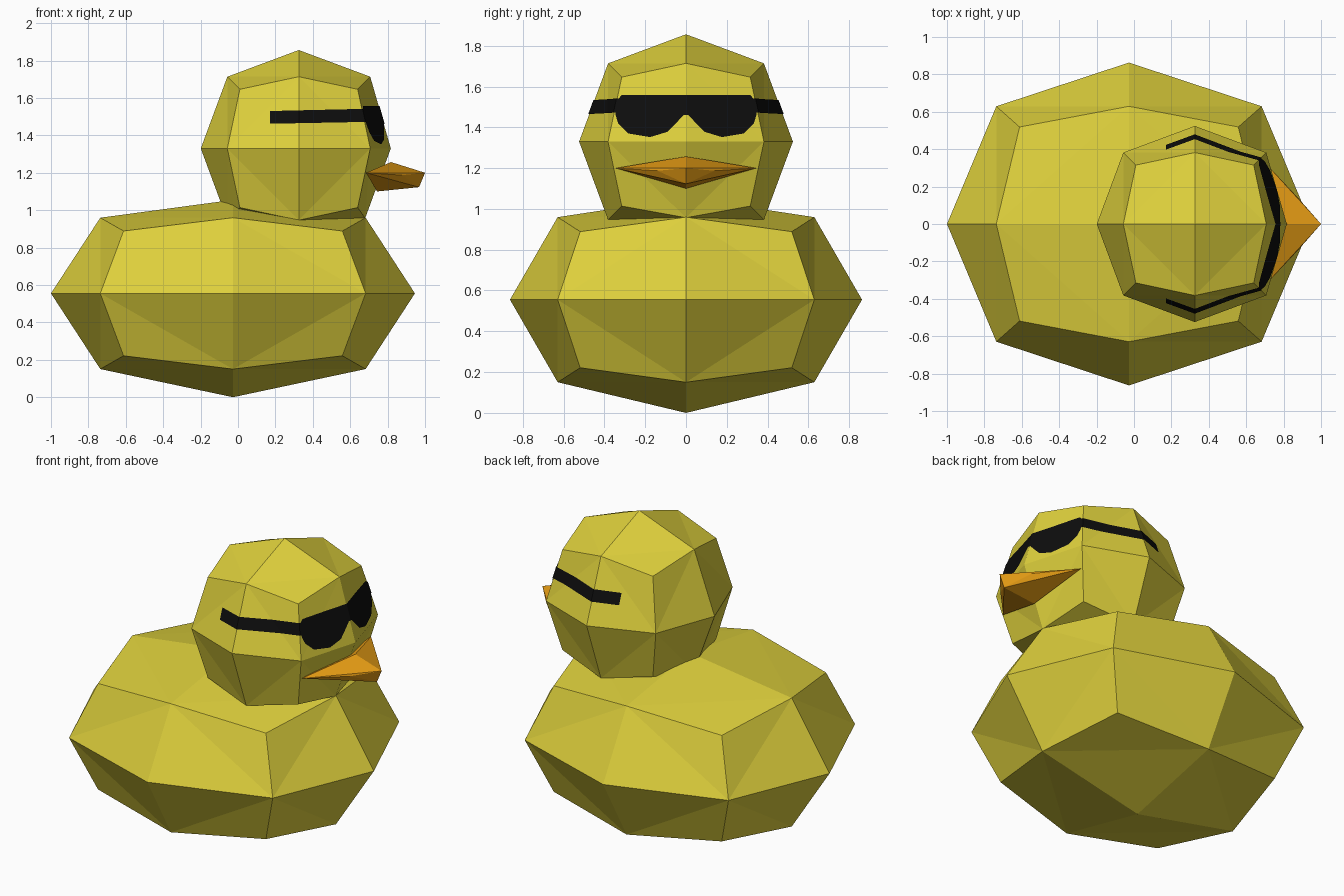
import bpy, bmesh
from mathutils import Vector

if "Cube" in bpy.data.objects:
    bpy.data.objects.remove(bpy.data.objects["Cube"])


def material(name, rgb):
    m = bpy.data.materials.new(name)
    m.diffuse_color = (*rgb, 1)
    m.use_nodes = True
    m.node_tree.nodes["Principled BSDF"].inputs["Base Color"].default_value = m.diffuse_color
    return m


YELLOW = material("yellow", (0.73, 0.63, 0.045))
ORANGE = material("orange", (0.78, 0.33, 0.007))
BLACK = material("black", (0.004, 0.004, 0.004))


def finish(bm, name, mat):
    mesh = bpy.data.meshes.new(name)
    bm.to_mesh(mesh)
    mesh.materials.append(mat)
    ob = bpy.data.objects.new(name, mesh)
    bpy.context.collection.objects.link(ob)
    return ob


def cube_ball(centre, radii, moves):
    """Once-divided cube rounded to a 24-sided ball; moves shifts single points."""
    bm = bmesh.new()
    bmesh.ops.create_cube(bm, size=2)
    bmesh.ops.subdivide_edges(bm, edges=bm.edges[:], cuts=1, use_grid_fill=True)
    shrink = {1: 1.0, 2: 0.729, 3: 0.601}  # face centre, edge middle, corner
    keys = {}
    for v in bm.verts:
        key = tuple(round(c) for c in v.co)
        keys[v] = key
        v.co *= shrink[sum(abs(c) for c in key)]
    bmesh.ops.triangulate(bm, faces=bm.faces[:], quad_method='LONG_EDGE')
    for v in bm.verts:
        co = Vector(c + r * p for c, r, p in zip(centre, radii, v.co))
        v.co = Vector(moves.get(keys[v], co))
    bmesh.ops.recalc_face_normals(bm, faces=bm.faces[:])
    return bm


# Body, with flattened back
body = cube_ball((-0.027, 0, 0.555), (0.973, 0.863, 0.555),
                 {(0, 0, 1): (-0.027, 0, 1.055)})
finish(body, "body", YELLOW)

# Head, slightly flattened at the face and chin
HEAD_C = Vector((0.325, 0, 1.33))
head = cube_ball(HEAD_C, (0.524, 0.524, 0.526),
                 {(1, 0, 0): (0.817, 0, 1.33), (1, 0, -1): (0.68, 0, 0.957)})
finish(head, "head", YELLOW)

# Beak
bm = bmesh.new()
beak = [(0.818, 0, 1.257), (1.0, 0, 1.2), (0.968, 0, 1.123), (0.743, 0, 1.10)]
for s in (-1, 1):
    beak += [(0.685, 0.345 * s, 1.2), (0.877, 0.14 * s, 1.187)]
for p in beak:
    bm.verts.new(p)
bmesh.ops.convex_hull(bm, input=bm.verts[:])
bmesh.ops.recalc_face_normals(bm, faces=bm.faces[:])
finish(bm, "beak", ORANGE)


def trim(bm, point, normal):
    bmesh.ops.bisect_plane(bm, geom=bm.verts[:] + bm.edges[:] + bm.faces[:],
                           plane_co=point, plane_no=normal, clear_outer=True)


def plate(name, outline, axis):
    """Thin skin of the head cut to a convex outline seen along axis (0=x, 1=y)."""
    bm = head.copy()
    for v in bm.verts:
        v.co = HEAD_C + (v.co - HEAD_C) * 1.01

    def place(u, w):
        return Vector((0, u, w)) if axis == 0 else Vector((u, 0, w))

    pts = [place(*p) for p in outline]
    mid = sum(pts, Vector()) / len(pts)
    for a, b in zip(pts, pts[1:] + pts[:1]):
        d = b - a
        n = place(d.z, -(d.y if axis == 0 else d.x)).normalized()
        if n.dot(a - mid) < 0:
            n = -n
        trim(bm, a, n)
    if axis == 0:
        trim(bm, Vector((0.5, 0, 0)), Vector((-1, 0, 0)))  # face side only
    finish(bm, name, BLACK)
    bm.free()


# Sunglasses: brow band, two lenses, both temples
plate("glasses_brow", [(-0.345, 1.46), (0.345, 1.46), (0.345, 1.525),
                       (0.315, 1.558), (-0.315, 1.558), (-0.345, 1.525)], 0)
lens = [(0.345, 1.46), (0.333, 1.42), (0.284, 1.37), (0.176, 1.352),
        (0.088, 1.379), (0.04, 1.43), (0.01, 1.46)]
for side, s in (("left", 1), ("right", -1)):
    plate("glasses_lens_" + side, [(u * s, w) for u, w in lens], 0)
plate("glasses_temples", [(0.17, 1.462), (0.69, 1.472),
                          (0.69, 1.542), (0.17, 1.53)], 1)
